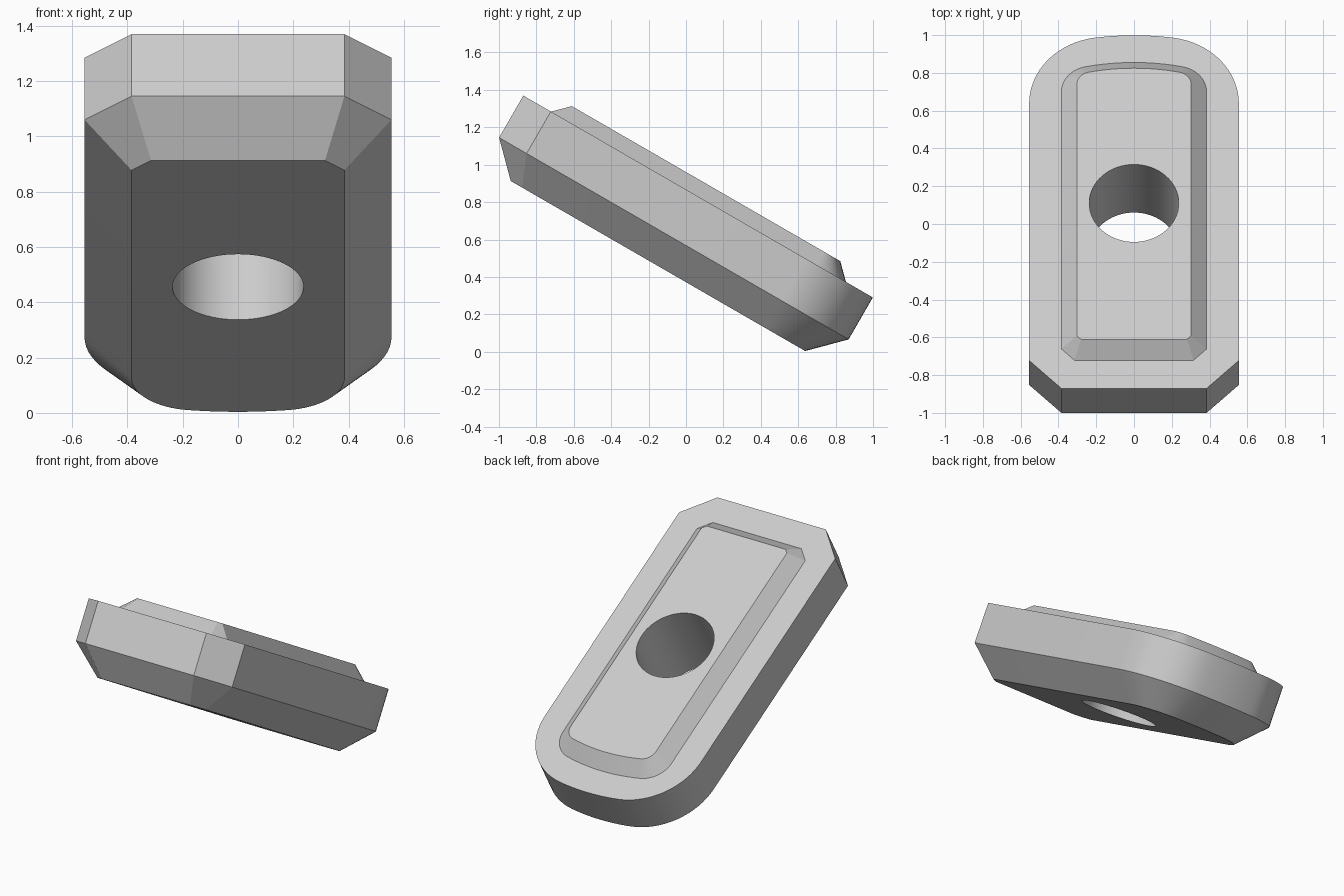
import bpy, bmesh
from math import sin, cos, asin, pi, radians, sqrt

if "Cube" in bpy.data.objects:
    bpy.data.objects.remove(bpy.data.objects["Cube"], do_unlink=True)

grey = bpy.data.materials.new("light_grey")
grey.use_nodes = True
grey.diffuse_color = (0.6, 0.6, 0.6, 1)
grey.node_tree.nodes["Principled BSDF"].inputs["Base Color"].default_value = (0.6, 0.6, 0.6, 1)

TILT = -radians(30)


def outline(half, front, back, chamfer, fillet, crown, inset=0.0):
    """Plate outline: chamfered front, filleted and slightly crowned back."""
    cut = chamfer - inset * (2 - sqrt(2))
    lean = asin((half - fillet) / (crown - fillet))
    cx = half - fillet
    cy = back - crown + (crown - fillet) * cos(lean)
    h, f, r, big = half - inset, front + inset, fillet - inset, crown - inset
    side = [(h - cut, f), (h, f + cut)]
    for i in range(17):
        a = (pi / 2 - lean) * i / 16
        side.append((cx + r * cos(a), cy + r * sin(a)))
    for i in range(1, 6):
        a = lean * (1 - i / 6)
        side.append((big * sin(a), back - crown + big * cos(a)))
    mirrored = [(-x, y) for x, y in reversed(side)]
    return side + [(0, back - inset)] + mirrored


# Plate and raised pad: one lofted stack of outlines
plate = dict(half=0.555, front=-1.438, back=0.72, chamfer=0.17, fillet=0.405, crown=1.45)
pad = dict(half=0.385, front=-1.267, back=0.554, chamfer=0.07, fillet=0.16, crown=1.28)
layers = [
    (0.322, outline(**plate, inset=0.17)),
    (0.492, outline(**plate)),
    (0.751, outline(**plate)),
    (0.751, outline(**pad)),
    (0.832, outline(**pad, inset=0.082)),
]
bm = bmesh.new()
rings = [[bm.verts.new((x, y, z)) for x, y in pts] for z, pts in layers]
for low, high in zip(rings, rings[1:]):
    for i in range(len(low)):
        j = (i + 1) % len(low)
        bm.faces.new((low[i], low[j], high[j], high[i]))
bm.faces.new(rings[0][::-1])
bm.faces.new(rings[-1])
bmesh.ops.recalc_face_normals(bm, faces=bm.faces)
mesh = bpy.data.meshes.new("slotted_plate")
bm.to_mesh(mesh)
bm.free()
mesh.materials.append(grey)
body = bpy.data.objects.new("slotted_plate", mesh)
bpy.context.collection.objects.link(body)

# Through hole, square to the plate
bpy.ops.mesh.primitive_cylinder_add(vertices=64, radius=0.237, depth=1.5, location=(0, -0.353, 0.577))
cutter = bpy.context.object
cutter.name = "hole_cutter"
cutter.hide_render = True
cutter.data.materials.append(grey)
bpy.context.view_layer.update()
hole = body.modifiers.new("hole", "BOOLEAN")
hole.operation = "DIFFERENCE"
hole.solver = "EXACT"
hole.object = cutter

bpy.ops.object.select_all(action="DESELECT")
body.select_set(True)
bpy.context.view_layer.objects.active = body
bpy.ops.object.modifier_apply(modifier=hole.name)
bpy.data.objects.remove(cutter, do_unlink=True)
bpy.ops.object.shade_smooth_by_angle(angle=radians(20))

# Lean the whole plate down toward the back
body.rotation_euler.x = TILT
